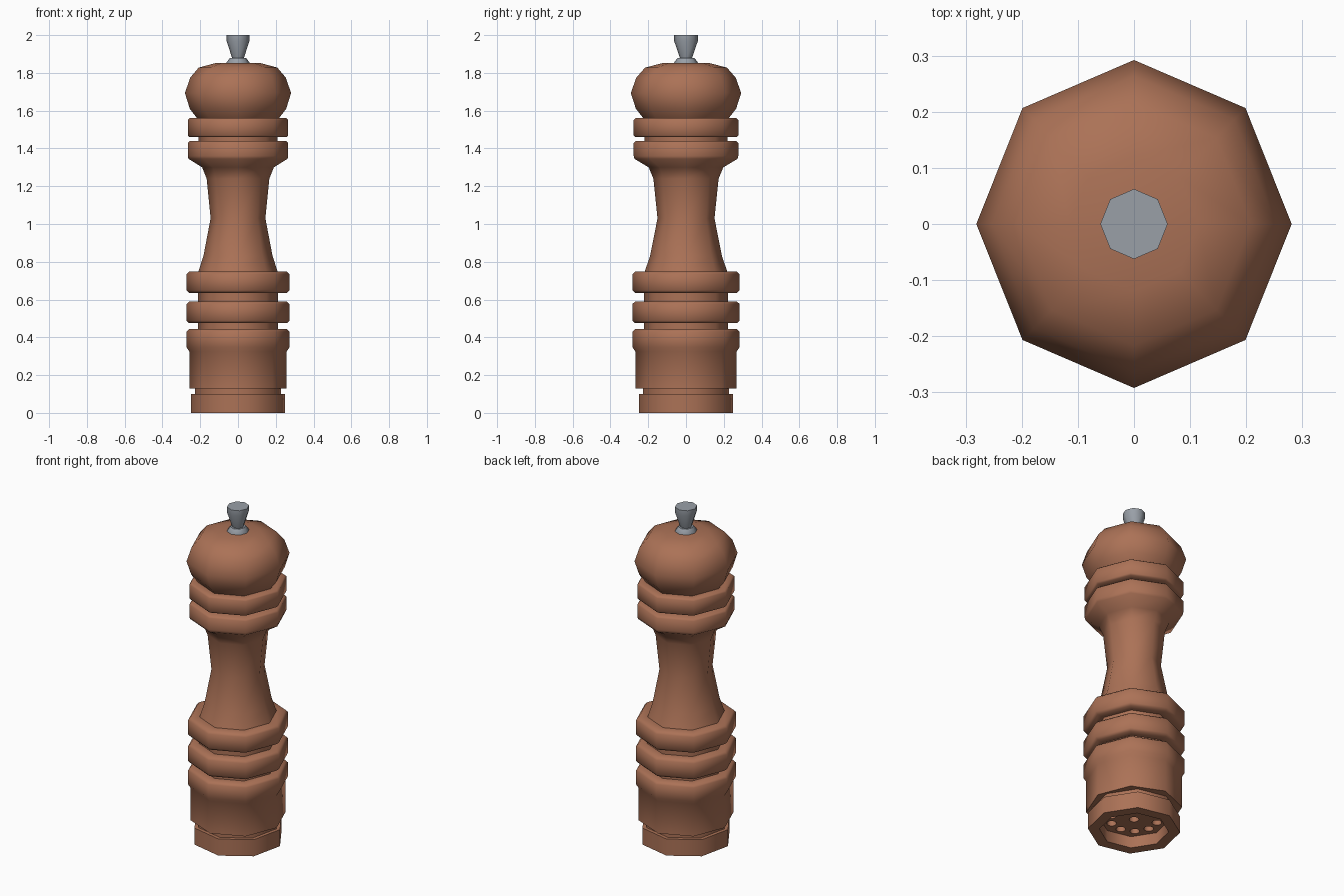
import bpy, bmesh, math

if "Cube" in bpy.data.objects:
    bpy.data.objects.remove(bpy.data.objects["Cube"])

SIDES = 8


def material(name, rgb):
    m = bpy.data.materials.new(name)
    m.diffuse_color = (*rgb, 1)
    m.use_nodes = True
    m.node_tree.nodes["Principled BSDF"].inputs["Base Color"].default_value = m.diffuse_color
    return m


wood = material("warm_brown_wood", (0.41, 0.168, 0.094))
steel = material("grey_steel", (0.32, 0.35, 0.39))


def smooth(ob, angle=50):
    ob.data.shade_smooth()
    ob.data.set_sharp_from_angle(angle=math.radians(angle))


def lathe(name, profile, mat, turn=0, ystretch=1.04):
    """Closed eight-sided turning from (radius, height) points."""
    bm = bmesh.new()
    rings = []
    for r, z in profile:
        ring = []
        for i in range(SIDES):
            a = math.radians(turn) + math.tau * i / SIDES
            ring.append(bm.verts.new((r * math.cos(a), ystretch * r * math.sin(a), z)))
        rings.append(ring)
    for lo, hi in zip(rings, rings[1:]):
        for i in range(SIDES):
            j = (i + 1) % SIDES
            bm.faces.new((lo[i], lo[j], hi[j], hi[i]))
    bm.faces.new(rings[0][::-1])
    bm.faces.new(rings[-1])
    bmesh.ops.recalc_face_normals(bm, faces=bm.faces)
    me = bpy.data.meshes.new(name)
    bm.to_mesh(me)
    bm.free()
    ob = bpy.data.objects.new(name, me)
    bpy.context.collection.objects.link(ob)
    me.materials.append(mat)
    smooth(ob)
    return ob


def collar(z0, z1, r, c=0.014):
    """Chamfered ring section of a profile."""
    return [(r - c, z0), (r, z0 + c), (r, z1 - c), (r - c, z1)]


# Main body: lower barrel, three rings, waisted neck, upper ring
G = 0.213
body = [(0.225, 0.13), (0.258, 0.13), (0.258, 0.325), (0.273, 0.348),
        (0.273, 0.43), (0.26, 0.443), (G, 0.443), (G, 0.475)]
body += collar(0.475, 0.59, 0.273) + [(G, 0.59), (G, 0.635)]
body += collar(0.635, 0.748, 0.273) + [
    (0.21, 0.748), (0.183, 0.83), (0.145, 1.03), (0.166, 1.24), (0.19, 1.30),
    (0.262, 1.345), (0.266, 1.36), (0.266, 1.43), (0.255, 1.44), (0.2, 1.44)]
lathe("body", body, wood)

# Turning head: ring and rounded cap
head = [(0.21, 1.43), (0.21, 1.46)] + collar(1.46, 1.56, 0.266, 0.009) + [
    (0.217, 1.56), (0.255, 1.61), (0.281, 1.693), (0.253, 1.775),
    (0.208, 1.828), (0.115, 1.853)]
lathe("head", head, wood)

# Steel washer and flared knob on top
lathe("knob_washer", [(0.06, 1.845), (0.06, 1.856), (0.042, 1.88)], steel)
lathe("knob", [(0.03, 1.875), (0.06, 1.968), (0.06, 2.0)], steel)

# Grinder base: recessed underside
base = lathe("grinder_base", [
    (0.19, 0.07), (0.19, 0.0), (0.253, 0.0), (0.253, 0.1),
    (0.231, 0.1), (0.231, 0.135)], wood, turn=10, ystretch=1.0)

# Outlet holes: a ring of ten and one in the middle
bm = bmesh.new()
spots = [(0, 0)] + [(0.13 * math.cos(a), 0.13 * math.sin(a))
                    for a in (math.radians(12 + 36 * k) for k in range(10))]
for x, y in spots:
    made = bmesh.ops.create_cone(bm, cap_ends=True, segments=12, radius1=0.027,
                                 radius2=0.027, depth=0.08)
    bmesh.ops.translate(bm, verts=made["verts"], vec=(x, y, 0.08))
me = bpy.data.meshes.new("hole_cutter")
bm.to_mesh(me)
bm.free()
me.materials.append(wood)
cutter = bpy.data.objects.new("hole_cutter", me)
bpy.context.collection.objects.link(cutter)
cutter.hide_render = True

mod = base.modifiers.new("holes", "BOOLEAN")
mod.operation = "DIFFERENCE"
mod.solver = "EXACT"
mod.object = cutter
deps = bpy.context.evaluated_depsgraph_get()
cut = bpy.data.meshes.new_from_object(base.evaluated_get(deps))
base.modifiers.clear()
base.data = cut
smooth(base)
bpy.data.objects.remove(cutter)
